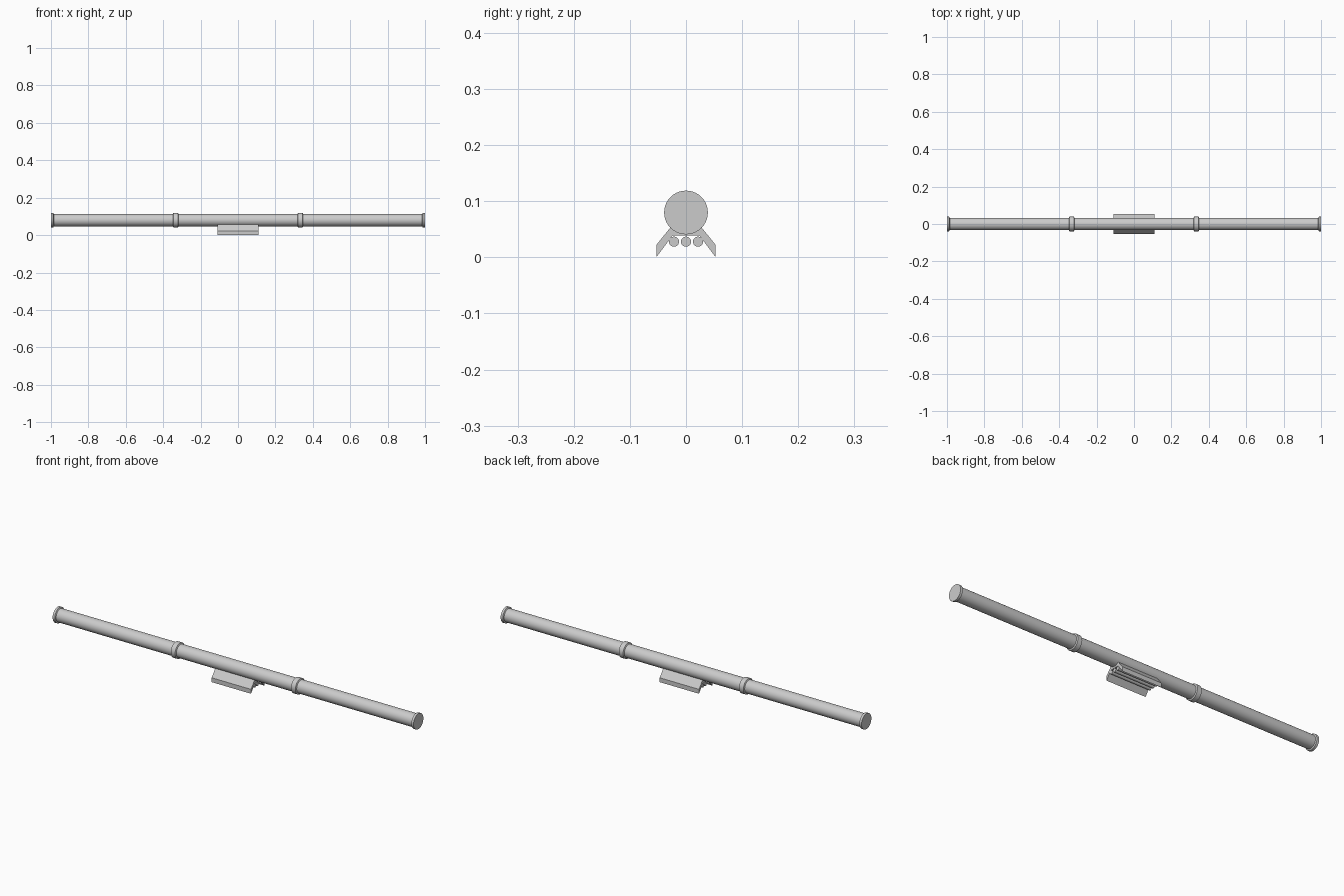
import bpy, bmesh, math
from mathutils import Vector

if "Cube" in bpy.data.objects:
    bpy.data.objects.remove(bpy.data.objects["Cube"])

PIPE_Z = 0.08
PIPE_R = 0.033
FLANGE_R = 0.039
SIDES = 40


def finish(name, bm):
    bmesh.ops.recalc_face_normals(bm, faces=bm.faces)
    mesh = bpy.data.meshes.new(name)
    bm.to_mesh(mesh)
    bm.free()
    obj = bpy.data.objects.new(name, mesh)
    bpy.context.collection.objects.link(obj)
    bpy.ops.object.select_all(action='DESELECT')
    obj.select_set(True)
    bpy.context.view_layer.objects.active = obj
    bpy.ops.object.shade_smooth_by_angle(angle=math.radians(30))
    return obj


def lathe_x(name, profile, y, z, sides):
    """Turn (x, radius) points around an axis parallel to x, with capped ends."""
    bm = bmesh.new()
    rings = []
    for x, r in profile:
        rings.append([bm.verts.new((x,
                                    y + r * math.cos(2 * math.pi * i / sides),
                                    z + r * math.sin(2 * math.pi * i / sides)))
                      for i in range(sides)])
    for a, b in zip(rings, rings[1:]):
        for i in range(sides):
            j = (i + 1) % sides
            bm.faces.new((a[i], a[j], b[j], b[i]))
    bm.faces.new(rings[0])
    bm.faces.new(rings[-1])
    return finish(name, bm)


def extrude_x(name, outline, half):
    """Extrude a (y, z) outline along x, centred on x = 0."""
    bm = bmesh.new()
    face = bm.faces.new([bm.verts.new((-half, y, z)) for y, z in outline])
    ext = bmesh.ops.extrude_face_region(bm, geom=[face])
    bmesh.ops.translate(bm, vec=Vector((2 * half, 0, 0)),
                        verts=[v for v in ext['geom'] if isinstance(v, bmesh.types.BMVert)])
    return finish(name, bm)


# Long tube: flanged ends and two collars at the thirds
band, taper = 0.012, 0.003
profile = [(-1, FLANGE_R), (-1 + band, FLANGE_R), (-1 + band + taper, PIPE_R)]
for c in (-1 / 3, 1 / 3):
    profile += [(c - band - taper, PIPE_R), (c - band, FLANGE_R),
                (c + band, FLANGE_R), (c + band + taper, PIPE_R)]
profile += [(1 - band - taper, PIPE_R), (1 - band, FLANGE_R), (1, FLANGE_R)]
lathe_x("flanged_tube", profile, 0, PIPE_Z, SIDES)

# Mounting bracket with two splayed side skirts
half_outline = [(0.024, 0.039), (0.053, 0.0), (0.053, 0.022), (0.024, 0.058)]
outline = half_outline + [(-y, z) for y, z in reversed(half_outline)]
extrude_x("bracket", outline, 0.109)

# Three rods under the bracket
for label, y in (("front", -0.0215), ("middle", 0.0), ("back", 0.0215)):
    lathe_x(label + "_rod", [(-0.109, 0.009), (0.109, 0.009)], y, 0.028, 24)
